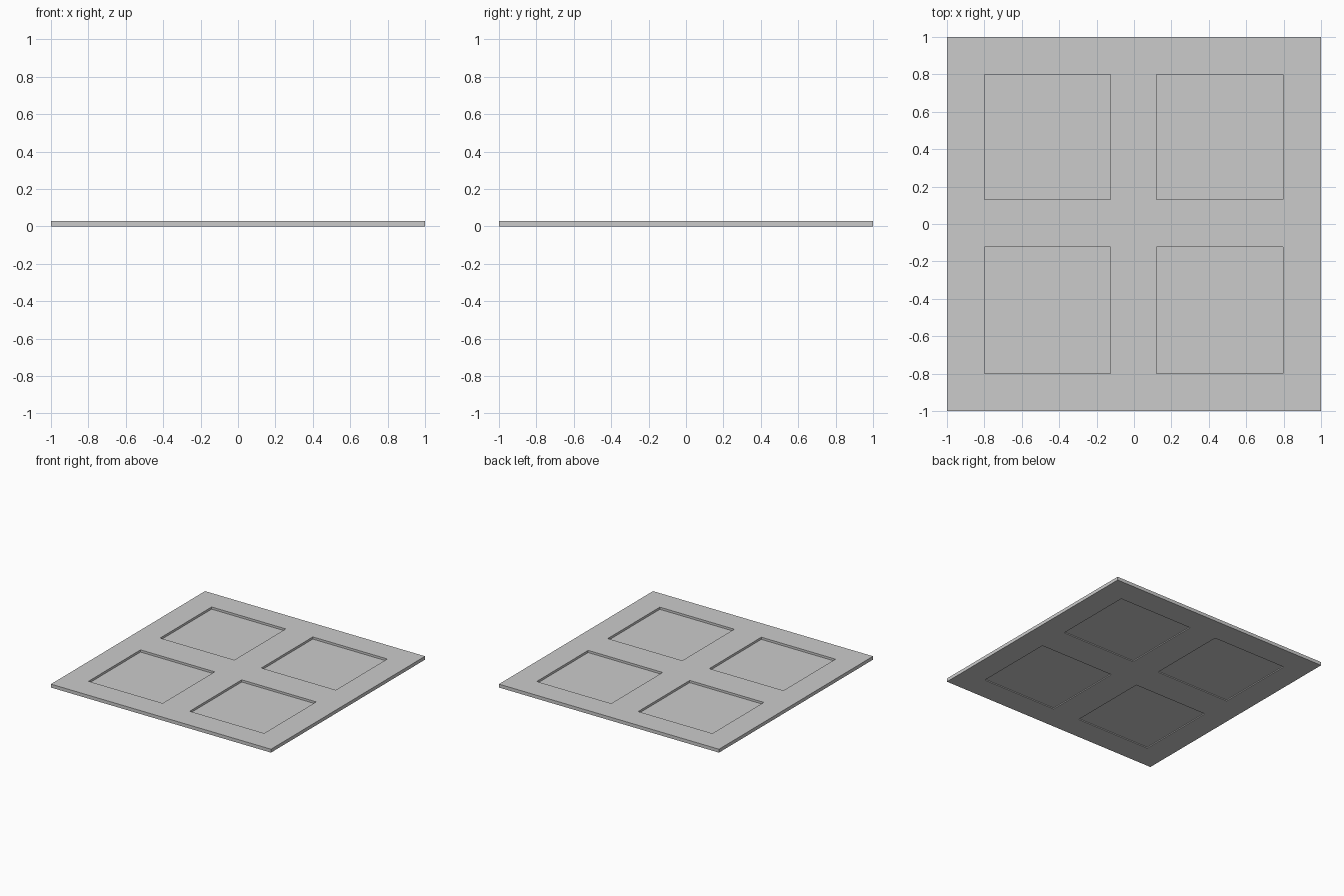
import bpy, bmesh

if "Cube" in bpy.data.objects:
    bpy.data.objects.remove(bpy.data.objects["Cube"])

XS = [-1, -0.8, -0.126, 0.12, 0.797, 1]
YS = [-1, -0.798, -0.123, 0.132, 0.8, 1]
THICK = 0.028
PANE_Z, PANE_T = 0.008, 0.002


def finish(bm, name):
    bmesh.ops.recalc_face_normals(bm, faces=bm.faces)
    mesh = bpy.data.meshes.new(name)
    bm.to_mesh(mesh)
    bm.free()
    obj = bpy.data.objects.new(name, mesh)
    bpy.context.collection.objects.link(obj)
    return obj


def slab(name, xs, ys, z, height, skip=()):
    """Grid of cells extruded upward, leaving the skipped cells open."""
    bm = bmesh.new()
    v = [[bm.verts.new((x, y, z)) for y in ys] for x in xs]
    for i in range(len(xs) - 1):
        for j in range(len(ys) - 1):
            if (i, j) not in skip:
                bm.faces.new((v[i][j], v[i + 1][j], v[i + 1][j + 1], v[i][j + 1]))
    loose = [p for p in bm.verts if not p.link_faces]
    bmesh.ops.delete(bm, geom=loose, context='VERTS')
    res = bmesh.ops.extrude_face_region(bm, geom=bm.faces[:], use_keep_orig=True)
    top = [g for g in res["geom"] if isinstance(g, bmesh.types.BMVert)]
    bmesh.ops.translate(bm, verts=top, vec=(0, 0, height))
    # merge the coplanar cells into clean flat faces
    bmesh.ops.recalc_face_normals(bm, faces=bm.faces)
    return finish(bm, name)


# Frame with four square openings
openings = [(i, j) for i in (1, 3) for j in (1, 3)]
slab("window_frame", XS, YS, 0, THICK, openings)

# Thin panes set back inside the openings
for n, (i, j) in enumerate(openings):
    slab(f"pane_{n + 1}", XS[i:i + 2], YS[j:j + 2], PANE_Z, PANE_T)
